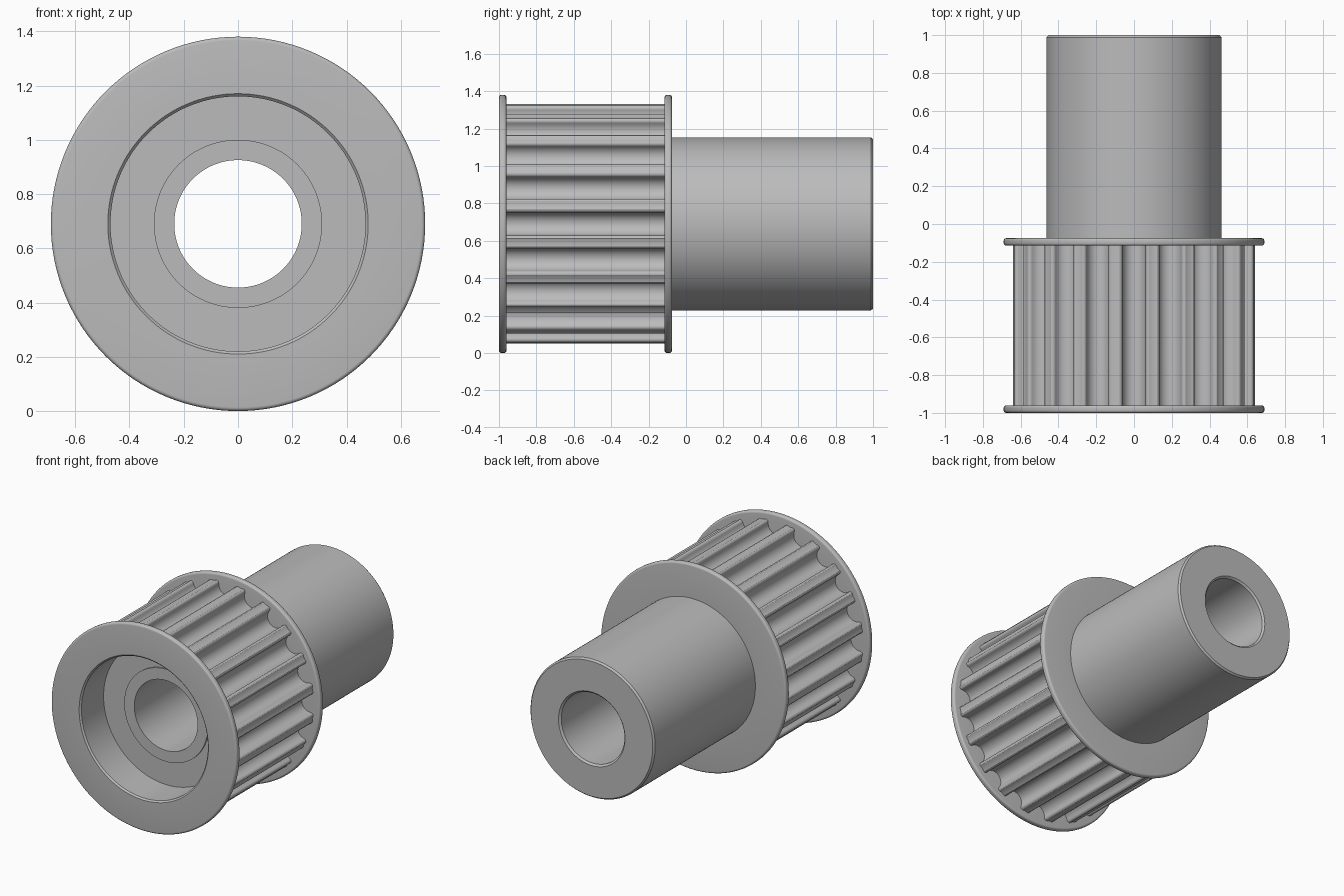
import bpy, bmesh, math
from math import sin, cos, pi

if "Cube" in bpy.data.objects:
    bpy.data.objects.remove(bpy.data.objects["Cube"])

R = 0.69          # flange radius, also height of the axis
TEETH = 20

metal = bpy.data.materials.new("grey_metal")
metal.diffuse_color = (0.5, 0.5, 0.5, 1)
metal.use_nodes = True
metal.node_tree.nodes["Principled BSDF"].inputs["Base Color"].default_value = metal.diffuse_color


def finish(name, bm):
    bmesh.ops.recalc_face_normals(bm, faces=bm.faces)
    mesh = bpy.data.meshes.new(name)
    bm.to_mesh(mesh)
    bm.free()
    mesh.materials.append(metal)
    obj = bpy.data.objects.new(name, mesh)
    bpy.context.collection.objects.link(obj)
    bpy.context.view_layer.objects.active = obj
    obj.select_set(True)
    bpy.ops.object.shade_smooth_by_angle(angle=math.radians(30))
    obj.select_set(False)


def bridge(bm, a, b):
    n = len(a)
    for i in range(n):
        j = (i + 1) % n
        bm.faces.new((a[i], a[j], b[j], b[i]))


def lathe(name, profile, segments=128):
    """Revolve a closed (radius, y) profile around the shaft axis."""
    bm = bmesh.new()
    rings = [[bm.verts.new((r * cos(2 * pi * i / segments), y,
                            R + r * sin(2 * pi * i / segments)))
              for i in range(segments)] for r, y in profile]
    for k in range(len(rings)):
        bridge(bm, rings[k - 1], rings[k])
    finish(name, bm)


def rounded_rim(y0, y1, f=0.014, steps=5):
    """Outer rim of a flange from y0 to y1 with filleted edges."""
    pts = []
    for y, start in ((y0 + f, -pi / 2), (y1 - f, 0)):
        for i in range(steps + 1):
            a = start + i / steps * pi / 2
            pts.append((R - f + f * cos(a), y + f * sin(a)))
    return pts


# Flanges on both ends of the toothed drum
lathe("front_flange", [(0.47, -0.96), (0.47, -0.99), (0.48, -1)]
      + rounded_rim(-1, -0.96))
lathe("rear_flange", [(0.45, -0.115), (0.45, -0.075)][::-1]
      + rounded_rim(-0.115, -0.075)[::1])

# Hub with front recess, low boss, through bore and chamfered rear end
lathe("hub", [(0.47, -0.965), (0.47, -0.755), (0.31, -0.755), (0.31, -0.765),
              (0.235, -0.765), (0.235, 0.988), (0.247, 1), (0.453, 1),
              (0.463, 0.988), (0.463, -0.1), (0.5, -0.1), (0.5, -0.965)])

# Toothed drum: round-bottomed grooves with filleted tooth tips
OUTER, GROOVE, TIP, DEPTH = 0.64, 0.062, 0.017, 0.086
half = []                                     # (sideways, radius) from groove centre
for i in range(9):
    a = i / 8 * pi / 2
    half.append((GROOVE * sin(a), OUTER - DEPTH + GROOVE - GROOVE * cos(a)))
for i in range(5):
    a = pi - i / 4 * pi / 2
    half.append((GROOVE + TIP + TIP * cos(a), OUTER - TIP + TIP * sin(a)))
groove = [(-s, r) for s, r in half[:0:-1]] + half

outline = []
for k in range(TEETH):
    t = 2 * pi * k / TEETH
    for s, r in groove:
        outline.append((r * cos(t) - s * sin(t), r * sin(t) + s * cos(t)))
    land = t + pi / TEETH                     # middle of the tooth land
    outline.append((OUTER * cos(land), OUTER * sin(land)))

bm = bmesh.new()
ends = [[bm.verts.new((x, y, R + z)) for x, z in outline] for y in (-0.965, -0.11)]
inner = [[bm.verts.new((0.49 * x / math.hypot(x, z), y, R + 0.49 * z / math.hypot(x, z)))
          for x, z in outline] for y in (-0.965, -0.11)]
bridge(bm, ends[0], ends[1])
bridge(bm, ends[1], inner[1])
bridge(bm, inner[1], inner[0])
bridge(bm, inner[0], ends[0])
finish("toothed_drum", bm)
